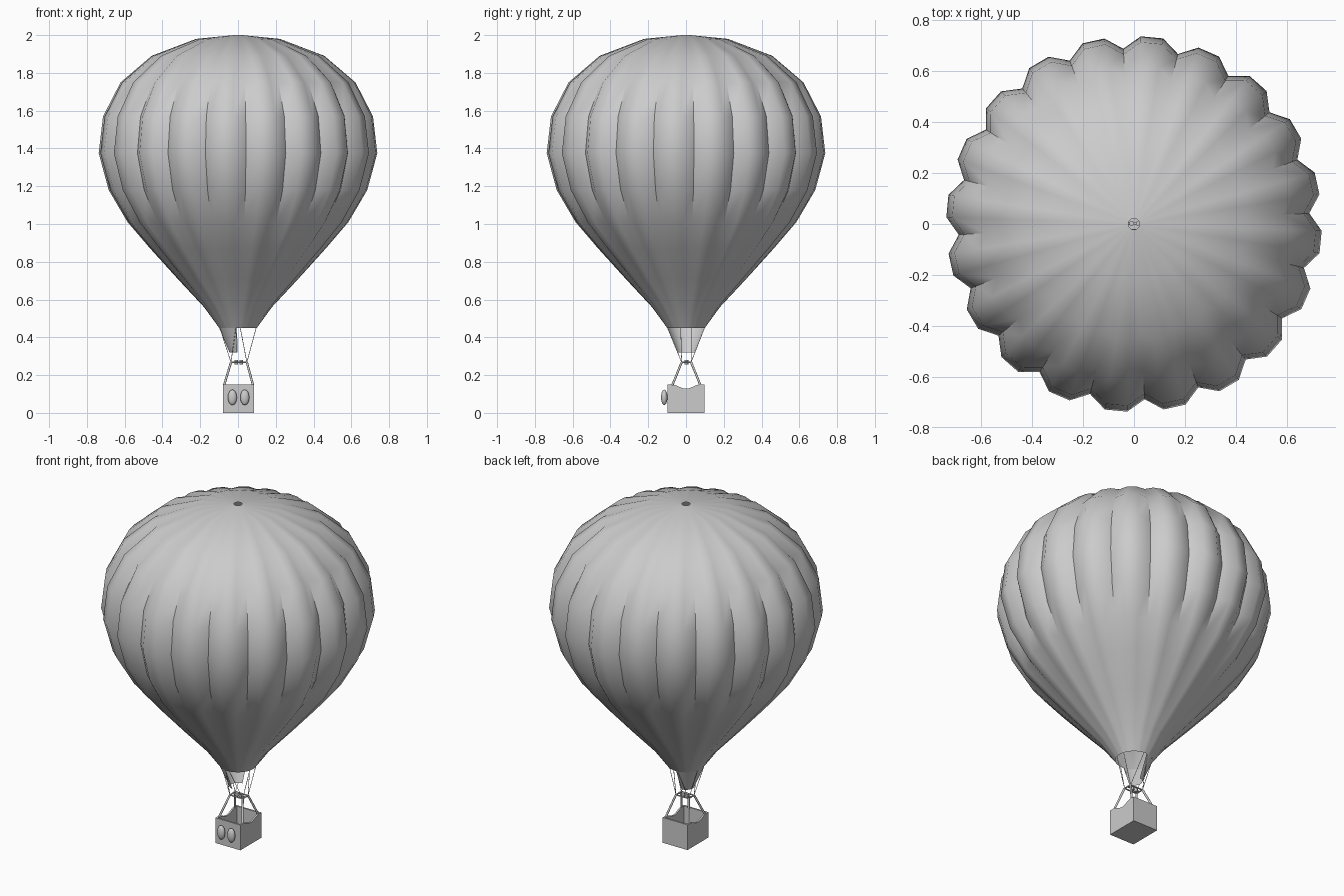
import bpy, bmesh, math
from mathutils import Vector

if "Cube" in bpy.data.objects:
    bpy.data.objects.remove(bpy.data.objects["Cube"])


def make(name, verts, faces, smooth=None):
    me = bpy.data.meshes.new(name)
    me.from_pydata(verts, [], faces)
    bm = bmesh.new()
    bm.from_mesh(me)
    bmesh.ops.recalc_face_normals(bm, faces=bm.faces)
    bm.to_mesh(me)
    bm.free()
    ob = bpy.data.objects.new(name, me)
    bpy.context.collection.objects.link(ob)
    if smooth:
        shade(ob, smooth)
    return ob


def shade(ob, angle):
    bpy.ops.object.select_all(action='DESELECT')
    ob.select_set(True)
    bpy.context.view_layer.objects.active = ob
    bpy.ops.object.shade_smooth_by_angle(angle=math.radians(angle))


def loft(rings, closed=True):
    n = len(rings[0])
    verts = [v for r in rings for v in r]
    faces = []
    for k in range(len(rings) - 1):
        for i in range(n if closed else n - 1):
            j = (i + 1) % n
            faces.append((k*n + i, k*n + j, (k+1)*n + j, (k+1)*n + i))
    return verts, faces


def rod(name, a, b, r, sides=8):
    a, b = Vector(a), Vector(b)
    bpy.ops.mesh.primitive_cylinder_add(vertices=sides, radius=r, depth=(b - a).length,
                                        location=(a + b) / 2)
    ob = bpy.context.object
    ob.name = name
    ob.rotation_euler = (b - a).to_track_quat('Z', 'Y').to_euler()
    shade(ob, 50)
    return ob


# Envelope: 20 puffed gores, (radius, height, seam depth), open mouth and crown vent
profile = [(.10, .45, 0), (.18, .56, .02), (.32, .71, .03), (.465, .87, .04),
           (.585, 1.01, .05), (.685, 1.18, .06), (.738, 1.375, .065), (.715, 1.57, .065),
           (.622, 1.75, .06), (.458, 1.89, .05), (.222, 1.98, .03), (.022, 2.0, 0)]
rings = []
for r, z, d in profile:
    ring = []
    for g in range(20):
        for t, dip in ((0, 1), (.31, 0), (.69, 0)):
            a = math.radians(3.5 + 18 * (g + t))
            q = r * (1 - d * dip)
            ring.append((q * math.cos(a), q * math.sin(a), z))
    rings.append(ring)
make("envelope", *loft(rings), smooth=40)

# Half-round scoop hanging from the mouth on the left side
scoop = [[(r * math.cos(a), r * math.sin(a), z)
          for a in (math.radians(93 + 9 * i) for i in range(20))]
         for r, z in ((.10, .45), (.045, .32))]
make("scoop", *loft(scoop, closed=False), smooth=40)

# Basket: hollow box whose side rims dip in the middle
CX, HX, HY = .003, .082, .099


def rim(y):
    t = min(1, abs(y) / .075)
    return .15 - .011 * (1 + math.cos(math.pi * t))


def outline(inset):
    hx, hy, n = HX - inset, HY - inset, 16
    side = [-hy + 2 * hy * i / n for i in range(n + 1)]
    return [(CX + hx, y) for y in side] + [(CX - hx, y) for y in reversed(side)]


outer, inner = outline(0), outline(.01)
rings = [[(x, y, 0) for x, y in outer], [(x, y, rim(y)) for x, y in outer],
         [(x, y, rim(y)) for x, y in inner], [(x, y, .012) for x, y in inner]]
verts, faces = loft(rings)
n = len(outer)
faces += [tuple(range(n)), tuple(range(3 * n, 4 * n))]
make("basket", verts, faces, smooth=35)

# Oval tanks on the front of the basket
for x in (-.03, .036):
    bpy.ops.mesh.primitive_uv_sphere_add(segments=24, ring_count=12, location=(x, -.115, .082))
    ob = bpy.context.object
    ob.name = "tank"
    ob.scale = (.024, .017, .041)
    shade(ob, 60)

# Uprights, burner frame and ropes
top_z = .268
for sx in (-1, 1):
    for sy in (-1, 1):
        corner = (.005 + sx * .042, .002 + sy * .025, top_z)
        rod("upright", (CX + sx * .077, .002 + sy * .075, .145), corner, .006)
        rod("rope", corner, (sx * .096, sy * .028, .45), .0016, 6)
        rod("rope", corner, (sx * .012, sy * .098, .45), .0016, 6)
    rod("frame_side", (.005 + sx * .042, -.025, top_z), (.005 + sx * .042, .029, top_z), .004)
    rod("frame_end", (-.039, .002 + sx * .025, top_z), (.049, .002 + sx * .025, top_z), .004)
    # Twin burners
    x = .004 + sx * .013
    rod("burner", (x, .002, .256), (x, .002, .281), .010, 16)
rod("burner_bar", (-.037, .002, top_z), (.047, .002, top_z), .004)
